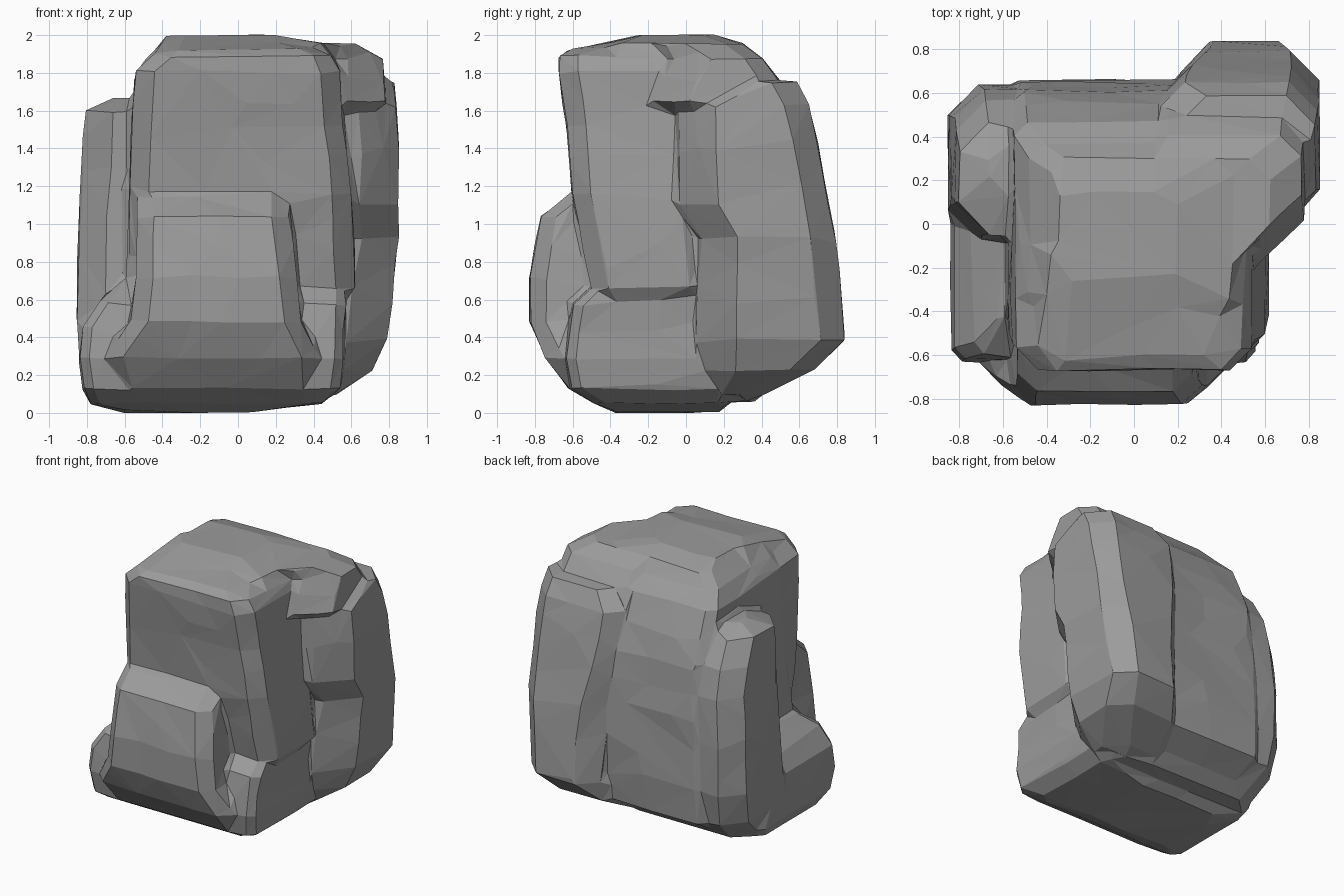
import bpy
import bmesh
from mathutils import noise

cube = bpy.data.objects.get("Cube")
if cube:
    bpy.data.objects.remove(cube, do_unlink=True)

TARGET_TRIANGLES = 700

stone = bpy.data.materials.new("grey_stone")
stone.use_nodes = True
grey = (0.33, 0.33, 0.33, 1.0)
stone.diffuse_color = grey
for node in stone.node_tree.nodes:
    if node.type == 'BSDF_PRINCIPLED':
        node.inputs["Base Color"].default_value = grey
        node.inputs["Roughness"].default_value = 0.9

bm = bmesh.new()


def block(f, b, rings):
    """Loft a block from rings (z, x0, x1, y0, y1); f and b cut the corners."""
    loops = []
    for z, x0, x1, y0, y1 in rings:
        outline = [(x0 + f, y0), (x1 - f, y0), (x1, y0 + f), (x1, y1 - b),
                   (x1 - b, y1), (x0 + b, y1), (x0, y1 - b), (x0, y0 + f)]
        loops.append([bm.verts.new((x, y, z)) for x, y in outline])
    for low, high in zip(loops, loops[1:]):
        for i in range(len(low)):
            j = (i + 1) % len(low)
            bm.faces.new((low[i], low[j], high[j], high[i]))
    bm.faces.new(loops[0][::-1])
    bm.faces.new(loops[-1])


def apply_modifiers(obj):
    """Bake the modifier stack into the mesh."""
    graph = bpy.context.evaluated_depsgraph_get()
    mesh = bpy.data.meshes.new_from_object(obj.evaluated_get(graph))
    obj.modifiers.clear()
    obj.data = mesh


# Core that ties the blocks together and forms the crown and back
block(0.06, 0.06, [(0.05, -.55, .42, -.5, .32), (0.24, -.6, .5, -.5, .64),
                   (0.5, -.6, .5, -.5, .66), (1.0, -.58, .5, -.45, .65),
                   (1.36, -.57, .5, -.4, .61), (1.56, -.56, .5, -.4, .55),
                   (1.76, -.55, .5, -.4, .47), (1.87, -.48, .5, -.4, .36),
                   (1.95, -.38, .45, -.4, .3), (1.99, -.35, .2, -.25, .15)])

# Upright column at the front, overhanging on one side
block(0.1, 0.03, [(0.57, -.56, .55, -.46, .03), (0.65, -.57, .62, -.5, .05),
                  (1.15, -.58, .6, -.6, .02), (1.5, -.56, .56, -.63, 0),
                  (1.8, -.54, .54, -.67, -.05), (1.88, -.45, .5, -.67, -.1),
                  (1.92, -.42, .42, -.6, -.1), (1.99, -.38, .2, -.24, -.1)])

# Wide slab behind, narrower half towards -x
block(0.15, 0.14, [(0.05, -.77, .3, -.3, .36), (0.25, -.83, .3, -.2, .59),
                   (0.5, -.85, .3, -.08, .64), (0.86, -.85, .3, -.06, .64),
                   (1.2, -.83, .3, -.05, .62), (1.4, -.82, .3, -.05, .57),
                   (1.59, -.8, .3, -.05, .47), (1.66, -.66, .3, .08, .43)])

# Wide slab behind, larger half towards +x
block(0.2, 0.13, [(0.08, .0, .52, .0, .4), (0.22, .1, .71, .06, .68),
                  (0.38, .22, .79, .07, .84), (0.75, .22, .83, .07, .81),
                  (0.92, .2, .85, .07, .79), (1.1, .17, .85, -.03, .76),
                  (1.35, .12, .85, -.04, .71), (1.62, .1, .84, -.04, .65),
                  (1.75, .2, .83, .2, .59)])

# Hump joining the crown to the larger half
block(0.2, 0.1, [(1.48, .05, .6, -.02, .4), (1.64, .05, .79, -.18, .54),
                 (1.76, .05, .78, -.13, .49), (1.87, .05, .77, -.07, .41),
                 (1.95, .0, .63, -.2, .3)])

# Base with the sloping shelf on the -x side
block(0.05, 0.05, [(0, -.6, .1, -.37, .18), (0.04, -.78, .44, -.48, .22),
                   (0.12, -.82, .54, -.61, .3), (0.28, -.84, .56, -.64, .2),
                   (0.45, -.82, .56, -.62, .12), (0.57, -.74, .57, -.6, .1),
                   (0.68, -.62, .55, -.48, .08)])

# Bulge low on the front
block(0.09, 0.02, [(0.02, -.55, .3, -.36, 0), (0.12, -.65, .43, -.62, 0),
                   (0.28, -.7, .43, -.74, 0), (0.48, -.57, .33, -.83, 0),
                   (0.7, -.54, .31, -.83, 0), (1.03, -.53, .27, -.77, 0),
                   (1.13, -.54, .27, -.64, 0)])

bmesh.ops.recalc_face_normals(bm, faces=bm.faces)
mesh = bpy.data.meshes.new("rock")
bm.to_mesh(mesh)
bm.free()
rock = bpy.data.objects.new("rock", mesh)
bpy.context.collection.objects.link(rock)

# Fuse the blocks into one skin
remesh = rock.modifiers.new("fuse", 'REMESH')
remesh.mode = 'VOXEL'
remesh.voxel_size = 0.022
apply_modifiers(rock)

# Weather the surface a little
for v in rock.data.vertices:
    v.co += noise.noise_vector(v.co * 3.2) * 0.01

# Break it down into broad flat facets
decimate = rock.modifiers.new("facets", 'DECIMATE')
decimate.ratio = TARGET_TRIANGLES / (2 * len(rock.data.polygons))
apply_modifiers(rock)

# Rest it on the ground
floor = min(v.co.z for v in rock.data.vertices)
for v in rock.data.vertices:
    v.co.z -= floor

rock.data.materials.clear()
rock.data.materials.append(stone)
for p in rock.data.polygons:
    p.use_smooth = False
    p.material_index = 0
rock.data.update()
